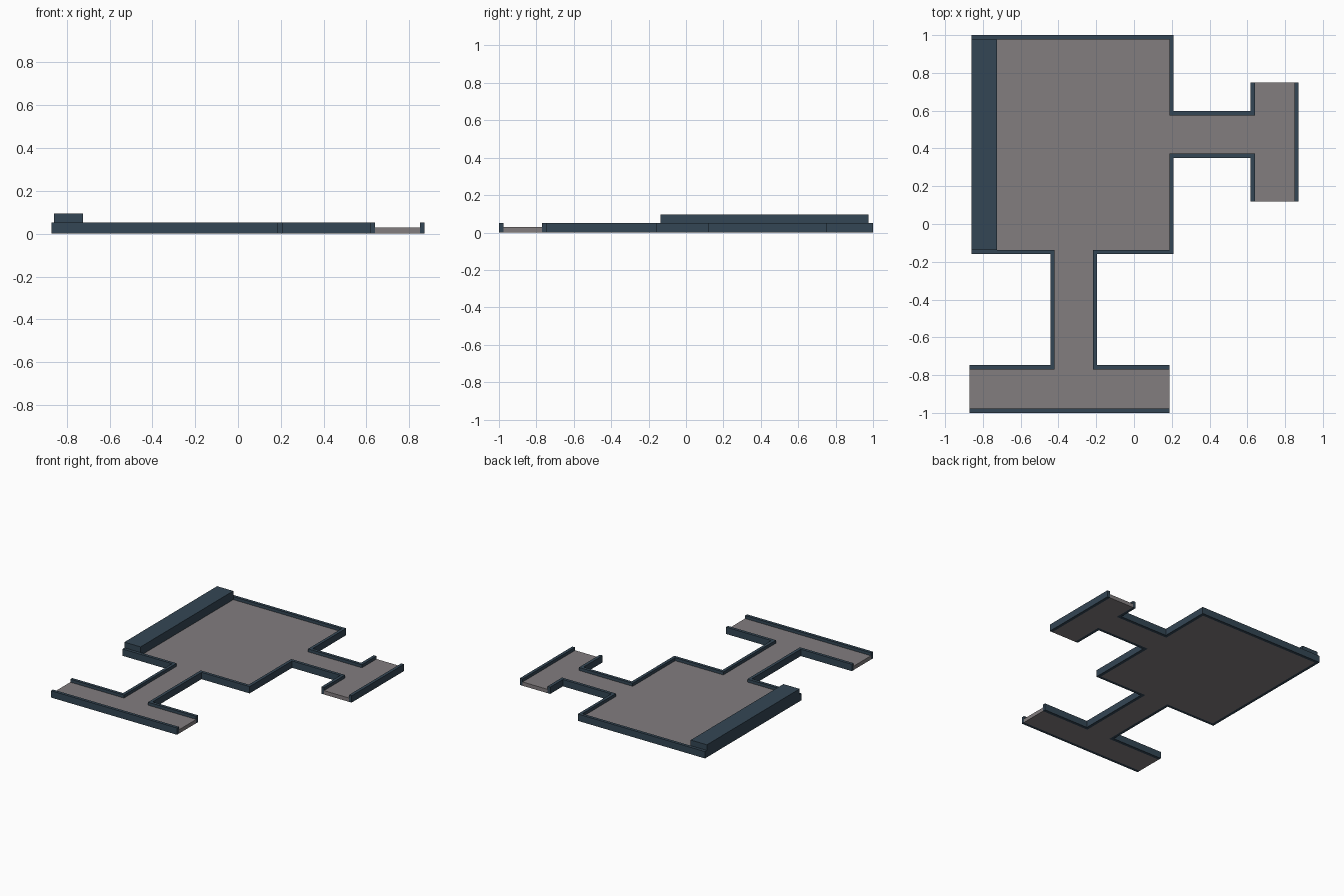
import bpy, bmesh
from mathutils import Vector

if "Cube" in bpy.data.objects:
    bpy.data.objects.remove(bpy.data.objects["Cube"])

WALL_T, WALL_H, FLOOR_H = 0.023, 0.052, 0.029


def material(name, rgb):
    m = bpy.data.materials.new(name)
    m.diffuse_color = (*rgb, 1)
    m.use_nodes = True
    m.node_tree.nodes["Principled BSDF"].inputs["Base Color"].default_value = m.diffuse_color
    return m


slate = material("slate blue", (0.034, 0.061, 0.089))
grey = material("warm grey", (0.223, 0.205, 0.212))


def extruded(name, points, faces, vec, mat):
    """Solid made by sweeping flat faces along a vector."""
    bm = bmesh.new()
    vs = [bm.verts.new(p) for p in points]
    for f in faces:
        bm.faces.new([vs[i] for i in f])
    bmesh.ops.solidify  # flat faces are closed by the sweep below
    base = bm.faces[:]
    res = bmesh.ops.extrude_face_region(bm, geom=base, use_keep_orig=True)
    moved = [g for g in res["geom"] if isinstance(g, bmesh.types.BMVert)]
    bmesh.ops.translate(bm, verts=moved, vec=vec)
    bmesh.ops.recalc_face_normals(bm, faces=bm.faces[:])
    me = bpy.data.meshes.new(name)
    bm.to_mesh(me)
    bm.free()
    me.materials.append(mat)
    ob = bpy.data.objects.new(name, me)
    bpy.context.collection.objects.link(ob)
    return ob


# Inner outline of room, two corridors and their cross passages (anticlockwise)
outline = [Vector(p) for p in (
    (-.837, -.137), (-.42, -.137), (-.42, -.77), (-.872, -.77),
    (-.872, -.977), (.187, -.977), (.187, -.77), (-.218, -.77),
    (-.218, -.137), (.187, -.137), (.187, .373), (.64, .373),
    (.64, .12), (.849, .12), (.849, .75), (.64, .75),
    (.64, .575), (.187, .575), (.187, .977), (-.837, .977))]
open_edges = {3, 5, 12, 14}      # passage ends without a wall
n = len(outline)

# Floor slab
extruded("floor", [(p.x, p.y, 0) for p in outline], [range(n)],
         (0, 0, FLOOR_H), grey)


# Walls: outline offset outwards, left out at the open ends
def normal(i):
    if i % n in open_edges:
        return Vector((0, 0))
    d = (outline[(i + 1) % n] - outline[i % n]).normalized()
    return Vector((d.y, -d.x))


outer = [p + WALL_T * (normal(i - 1) + normal(i)) for i, p in enumerate(outline)]
quads = [(i, (i + 1) % n, n + (i + 1) % n, n + i)
         for i in range(n) if i not in open_edges]
extruded("walls", [(p.x, p.y, 0) for p in outline + outer], quads,
         (0, 0, WALL_H), slate)

# Raised ledge along the left side, resting on the wall and floor
profile = [(-.86, .095), (-.86, WALL_H), (-.837, WALL_H),
           (-.837, FLOOR_H), (-.724, FLOOR_H), (-.724, .095)]
extruded("raised_ledge", [(x, -.137, z) for x, z in profile], [range(6)],
         (0, 1.114, 0), slate)
